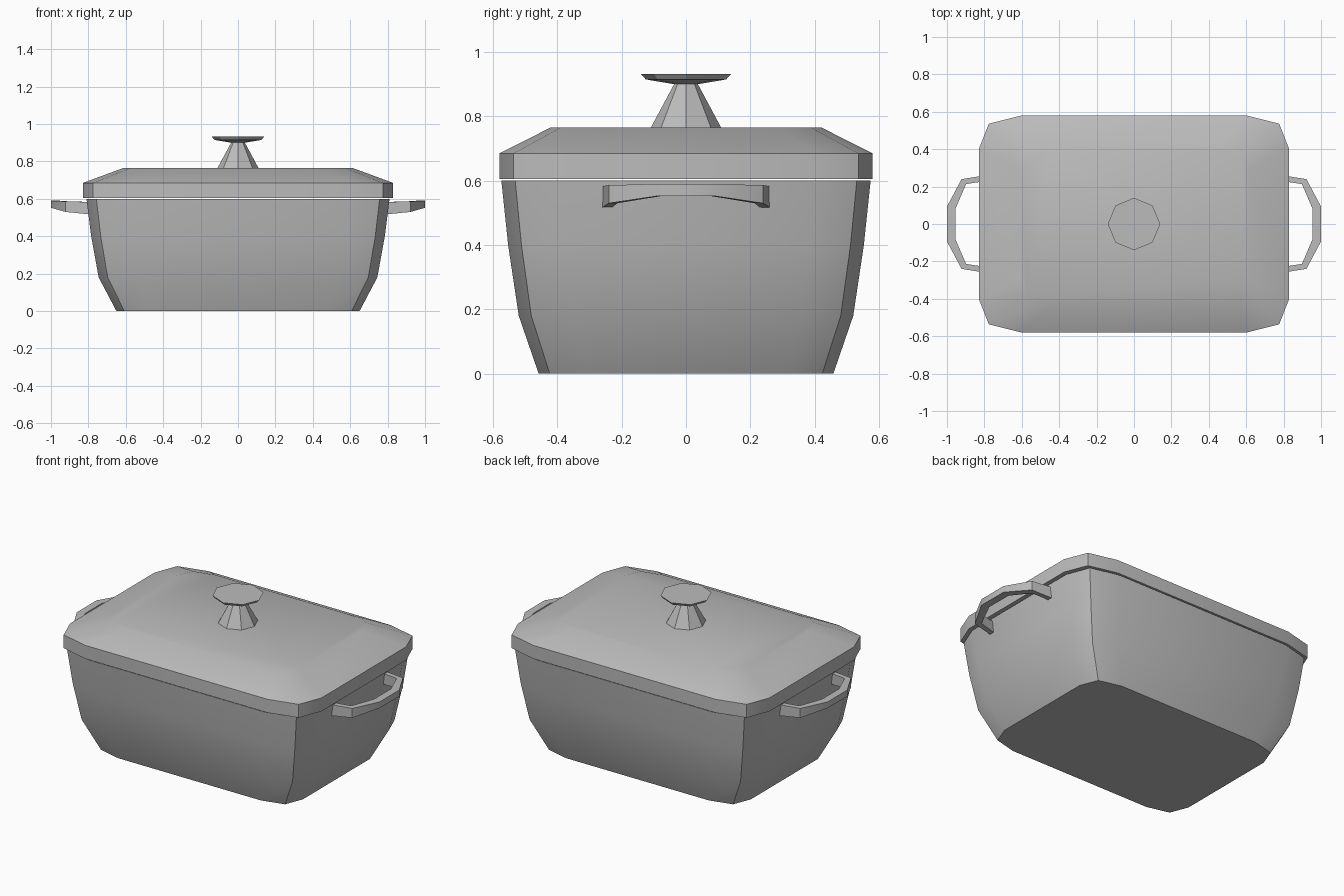
import bpy
import math

cube = bpy.data.objects.get("Cube")
if cube:
    bpy.data.objects.remove(cube, do_unlink=True)

grey = bpy.data.materials.new("plain grey")
grey.use_nodes = True
COLOUR = (0.5, 0.5, 0.5, 1)
grey.diffuse_color = COLOUR
grey.node_tree.nodes["Principled BSDF"].inputs["Base Color"].default_value = COLOUR


def loft(name, rings, closed=False):
    """Skin equal-sized rings; cap both ends, or join last ring to first."""
    n = len(rings[0])
    verts = [p for ring in rings for p in ring]
    spans = len(rings) if closed else len(rings) - 1
    faces = []
    for r in range(spans):
        a, b = r * n, (r + 1) % len(rings) * n
        for i in range(n):
            j = (i + 1) % n
            faces.append((a + i, a + j, b + j, b + i))
    if not closed:
        faces.append(tuple(reversed(range(n))))
        faces.append(tuple(range(len(verts) - n, len(verts))))
    mesh = bpy.data.meshes.new(name)
    mesh.from_pydata(verts, [], faces)
    mesh.materials.append(grey)
    obj = bpy.data.objects.new(name, mesh)
    bpy.context.collection.objects.link(obj)
    bpy.ops.object.select_all(action='DESELECT')
    obj.select_set(True)
    bpy.context.view_layer.objects.active = obj
    bpy.ops.object.mode_set(mode='EDIT')
    bpy.ops.mesh.select_all(action='SELECT')
    bpy.ops.mesh.normals_make_consistent(inside=False)
    bpy.ops.object.mode_set(mode='OBJECT')
    bpy.ops.object.shade_smooth_by_angle(angle=math.radians(30))
    return obj


def rounded_ring(hx, hy, z):
    """Rectangle whose corners are cut in two facets."""
    corner = [(hx, hy * 0.69), (hx * 0.935, hy * 0.925), (hx * 0.725, hy)]
    back = [(-x, y) for x, y in reversed(corner)]
    half = corner + back
    return [(x, y, z) for x, y in half + [(-x, -y) for x, y in half]]


def round_ring(radius, z, sides=8):
    return [(radius * math.cos(math.tau * i / sides),
             radius * math.sin(math.tau * i / sides), z) for i in range(sides)]


# Pot: outer wall up, rim, then hollow inside down to the floor
loft("pot_body", [rounded_ring(*r) for r in (
    (0.65, 0.458, 0), (0.745, 0.52, 0.18), (0.785, 0.553, 0.4), (0.81, 0.574, 0.6),
    (0.77, 0.534, 0.6), (0.745, 0.513, 0.4), (0.705, 0.48, 0.18), (0.62, 0.43, 0.04))])

# Lid with upright rim and sloping shoulders
loft("lid", [rounded_ring(*r) for r in (
    (0.83, 0.58, 0.605), (0.83, 0.58, 0.685), (0.61, 0.42, 0.766))])

# Knob
loft("knob_stem", [round_ring(*r) for r in ((0.11, 0.764), (0.036, 0.902))])
loft("knob_cap", [round_ring(*r) for r in ((0.036, 0.9), (0.125, 0.915), (0.14, 0.932))])

# Side handles: (outer x, outer y, inner x, inner y, bottom z, top z)
stations = [(0.775, 0.263, 0.775, 0.233, 0.515, 0.583),
            (0.922, 0.24, 0.898, 0.213, 0.53, 0.586),
            (1.0, 0.093, 0.955, 0.08, 0.552, 0.59)]
path = stations + [(a, -b, c, -d, e, f) for a, b, c, d, e, f in reversed(stations)]
for name, side in (("left_handle", 1), ("right_handle", -1)):
    loft(name, [[(side * ox, oy, lo), (side * ox, oy, hi),
                 (side * ix, iy, hi), (side * ix, iy, lo)]
                for ox, oy, ix, iy, lo, hi in path])
